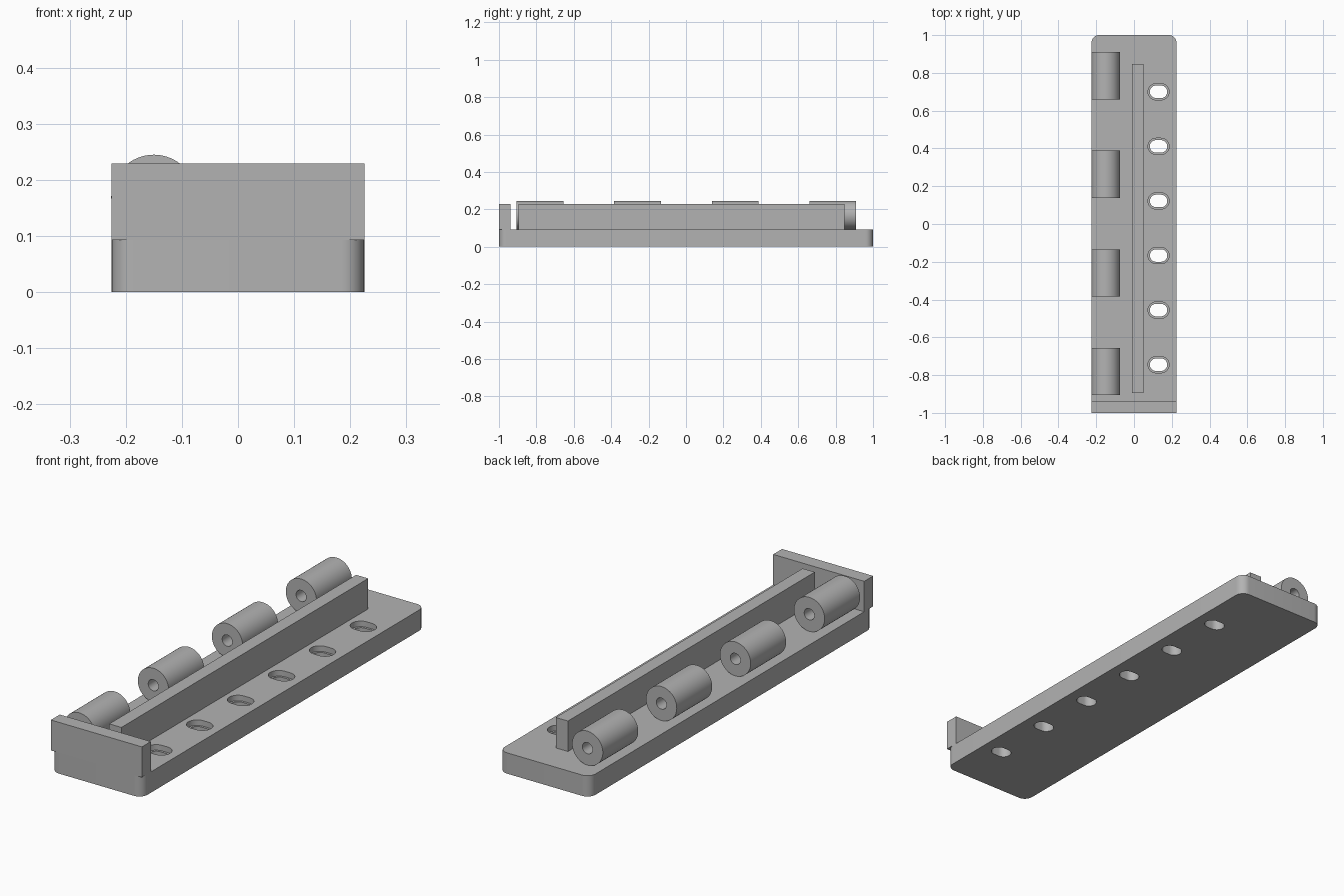
import bpy, bmesh, math
from mathutils import Matrix, Vector

cube = bpy.data.objects.get("Cube")
if cube:
    bpy.data.objects.remove(cube, do_unlink=True)

grey = bpy.data.materials.new("plain grey")
grey.use_nodes = True
grey.diffuse_color = (0.45, 0.45, 0.45, 1)
grey.node_tree.nodes["Principled BSDF"].inputs["Base Color"].default_value = grey.diffuse_color

BASE_TOP = 0.093
RIB_TOP = 0.229


def finish(name, bm):
    bmesh.ops.recalc_face_normals(bm, faces=bm.faces[:])
    mesh = bpy.data.meshes.new(name)
    bm.to_mesh(mesh)
    bm.free()
    mesh.materials.append(grey)
    obj = bpy.data.objects.new(name, mesh)
    bpy.context.collection.objects.link(obj)
    return obj


def smooth(obj):
    bpy.ops.object.select_all(action="DESELECT")
    obj.select_set(True)
    bpy.context.view_layer.objects.active = obj
    bpy.ops.object.shade_smooth_by_angle(angle=math.radians(30))


def rounded_prism(bm, center, width, depth, radius, z0, z1, steps=10):
    """Upright prism whose outline is a rounded rectangle."""
    outline = []
    for i, (sx, sy) in enumerate([(1, 1), (-1, 1), (-1, -1), (1, -1)]):
        for s in range(steps + 1):
            a = math.pi / 2 * (i + s / steps)
            outline.append((center[0] + sx * (width / 2 - radius) + radius * math.cos(a),
                            center[1] + sy * (depth / 2 - radius) + radius * math.sin(a)))
    face = bm.faces.new([bm.verts.new((x, y, z0)) for x, y in outline])
    top = bmesh.ops.extrude_face_region(bm, geom=[face])["geom"]
    bmesh.ops.translate(bm, vec=(0, 0, z1 - z0),
                        verts=[v for v in top if isinstance(v, bmesh.types.BMVert)])


def box(name, low, high):
    low, high = Vector(low), Vector(high)
    bm = bmesh.new()
    bmesh.ops.create_cube(bm, size=1, matrix=Matrix.Translation((low + high) / 2)
                          @ Matrix.Diagonal((*(high - low), 1)))
    return finish(name, bm)


def tube(name, x, z, y0, y1, outer, inner, sides=64):
    """Hollow cylinder lying along y."""
    bm = bmesh.new()
    rings = []
    for r, y in [(outer, y0), (outer, y1), (inner, y1), (inner, y0)]:
        angles = [math.tau * i / sides for i in range(sides)]
        rings.append([bm.verts.new((x + r * math.cos(a), y, z + r * math.sin(a))) for a in angles])
    for k in range(4):
        a, b = rings[k], rings[(k + 1) % 4]
        for i in range(sides):
            j = (i + 1) % sides
            bm.faces.new((a[i], a[j], b[j], b[i]))
    obj = finish(name, bm)
    smooth(obj)


# Base plate with rounded corners
bm = bmesh.new()
rounded_prism(bm, (0, 0), 0.45, 2.0, 0.04, 0, BASE_TOP)
base = finish("base_plate", bm)

# Row of stepped slots cut through the base
slot_rows = [0.70 - 0.289 * i for i in range(6)]
for label, width, depth, bottom in [("slot", 0.092, 0.066, -0.1),
                                    ("slot_recess", 0.112, 0.086, BASE_TOP - 0.025)]:
    bm = bmesh.new()
    for y in slot_rows:
        rounded_prism(bm, (0.13, y), width, depth, depth * 0.499, bottom, 0.2)
    cutter = finish(label + "_cutter", bm)
    cutter.hide_render = True
    cut = base.modifiers.new(label, "BOOLEAN")
    cut.operation = "DIFFERENCE"
    cut.solver = "EXACT"
    cut.object = cutter
    bpy.context.view_layer.objects.active = base
    bpy.ops.object.modifier_apply(modifier=cut.name)
    bpy.data.objects.remove(cutter, do_unlink=True)
smooth(base)

# Upright end wall and long rib
box("end_wall", (-0.225, -1, BASE_TOP), (0.225, -0.937, RIB_TOP))
box("long_rib", (-0.01, -0.895, BASE_TOP), (0.05, 0.848, RIB_TOP))

# Hinge barrels along the right edge
for n in range(4):
    start = -0.906 + 0.522 * n
    tube(f"hinge_barrel_{n + 1}", -0.15, 0.169, start, start + 0.25, 0.076, 0.025)
